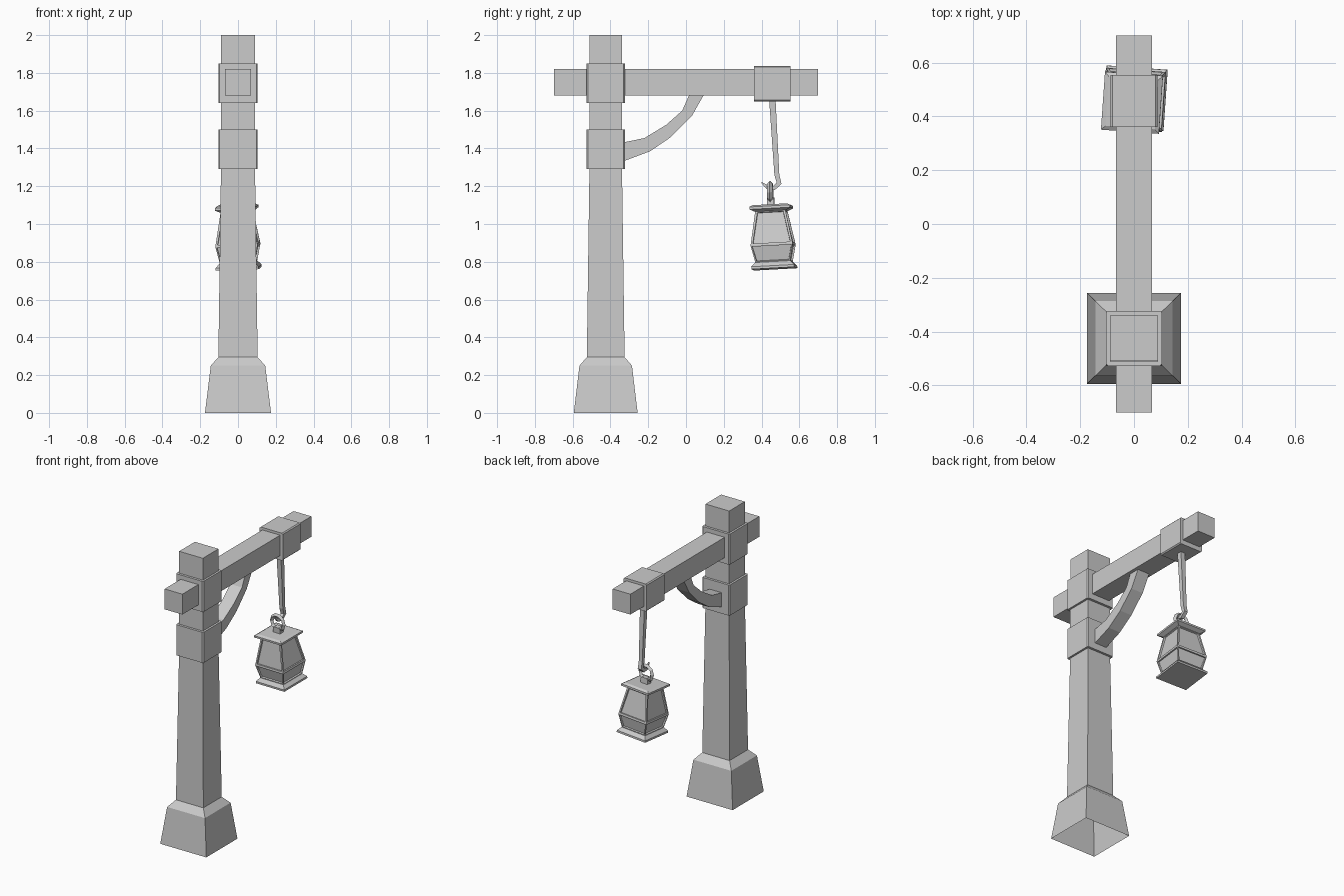
import bpy, bmesh, math
from mathutils import Matrix, Vector

if "Cube" in bpy.data.objects:
    bpy.data.objects.remove(bpy.data.objects["Cube"])

POST_Y = -0.425


def finish(bm, name, matrix=None):
    if matrix is not None:
        bm.transform(matrix)
    bmesh.ops.recalc_face_normals(bm, faces=bm.faces)
    mesh = bpy.data.meshes.new(name)
    bm.to_mesh(mesh)
    bm.free()
    obj = bpy.data.objects.new(name, mesh)
    bpy.context.collection.objects.link(obj)
    return obj


def bridge(bm, sections, cap_start=True, cap_end=True):
    """Join equal-sized loops of points; returns the side faces per level."""
    rings = [[bm.verts.new(p) for p in s] for s in sections]
    n = len(rings[0])
    levels = []
    for a, b in zip(rings, rings[1:]):
        levels.append([bm.faces.new((a[i], a[(i + 1) % n], b[(i + 1) % n], b[i]))
                       for i in range(n)])
    if cap_start:
        bm.faces.new(rings[0][::-1])
    if cap_end:
        bm.faces.new(rings[-1])
    return levels


def square(z, hx, hy, cy=0.0):
    return [(-hx, cy - hy, z), (hx, cy - hy, z), (hx, cy + hy, z), (-hx, cy + hy, z)]


def box(name, center, size, chamfer_axis=None, chamfer=0.007):
    """Box, optionally chamfered on the edges running along one axis."""
    bm = bmesh.new()
    bmesh.ops.create_cube(bm, size=1)
    bm.transform(Matrix.Translation(center) @ Matrix.Diagonal((*size, 1)))
    if chamfer_axis is not None:
        edges = [e for e in bm.edges
                 if abs((e.verts[0].co - e.verts[1].co)[chamfer_axis]) > 1e-4]
        bmesh.ops.bevel(bm, geom=edges, offset=chamfer, segments=1, affect='EDGES')
    return finish(bm, name)


def strip_sections(lower, upper, half):
    """Rectangular sections in x around paired (y, z) edge points."""
    return [[(-half, *a), (half, *a), (half, *b), (-half, *b)]
            for a, b in zip(lower, upper)]


# Post with flared foot, open underneath
bm = bmesh.new()
bridge(bm, [square(z, hx, hy, POST_Y) for z, hx, hy in (
    (0, .175, .169), (.25, .144, .139), (.295, .104, .1),
    (1.3, .09, .086), (2, .09, .085))], cap_start=False)
finish(bm, "post")

# Crossbeam
box("crossbeam", (0, 0, 1.75), (.135, 1.4, .14))

# Metal collars on post and beam
for name, z in (("upper_collar", 1.745), ("lower_collar", 1.395)):
    box(name, (0, POST_Y, z), (.208, .204, .21), 2)
box("beam_collar", (0, .457, 1.743), (.175, .192, .188), 1)

# Curved brace under the beam
lower = [(-.35, 1.325), (-.19, 1.385), (-.08, 1.46), (.03, 1.57), (.098, 1.69)]
upper = [(-.35, 1.428), (-.22, 1.455), (-.105, 1.525), (-.02, 1.6), (.02, 1.69)]
bm = bmesh.new()
bridge(bm, strip_sections(lower, upper, .045))
finish(bm, "brace")

# Tapered hanging rod ending in a hook
path = [(.457, 1.66, .017), (.481, 1.26, .013), (.493, 1.215, .013),
        (.465, 1.19, .012), (.43, 1.195, .01), (.4, 1.22, .003)]
side_a, side_b = [], []
for i, (y, z, r) in enumerate(path):
    p, q = path[max(i - 1, 0)], path[min(i + 1, len(path) - 1)]
    d = Vector((q[0] - p[0], q[1] - p[1])).normalized()
    side_a.append((y - d.y * r, z + d.x * r))
    side_b.append((y + d.y * r, z - d.x * r))
sections = strip_sections(side_a, side_b, 1)
sections = [[(x * r, y, z) for x, y, z in s] for s, (_, _, r) in zip(sections, path)]
bm = bmesh.new()
bridge(bm, sections)
finish(bm, "hook")

# Lantern parts share one slightly swung placement
swing = (Matrix.Translation((-.002, .459, .93))
         @ Matrix.Rotation(math.radians(3), 4, 'X')
         @ Matrix.Rotation(math.radians(-2), 4, 'Y')
         @ Matrix.Rotation(math.radians(-4), 4, 'Z'))

# Lantern body with recessed panes
bm = bmesh.new()
levels = bridge(bm, [square(z, h, h) for z, h in (
    (-.135, .092), (-.042, .112), (.145, .079))])
for faces, width in ((levels[0], .01), (levels[1], .016)):
    bmesh.ops.recalc_face_normals(bm, faces=bm.faces)
    for f in faces:
        bmesh.ops.inset_individual(bm, faces=[f], thickness=width, depth=0)
        bmesh.ops.inset_individual(bm, faces=[f], thickness=.002, depth=-.01)
finish(bm, "lantern_body", swing)

# Lantern cap and base plates
for name, profile in (
        ("lantern_cap", ((.137, .082), (.15, .108), (.163, .108), (.172, .092))),
        ("lantern_base", ((-.167, .114), (-.154, .114), (-.132, .094)))):
    bm = bmesh.new()
    bridge(bm, [square(z, h, h) for z, h in profile])
    finish(bm, name, swing)

# Lantern eyelet block
bm = bmesh.new()
bridge(bm, [square(z, h, .018) for z, h in ((.168, .028), (.2, .028), (.21, .02))])
finish(bm, "lantern_eyelet", swing)

# Hanging ring
bpy.ops.mesh.primitive_torus_add(
    major_segments=10, minor_segments=4, major_radius=.048, minor_radius=.014,
    location=(-.01, .446, 1.168), rotation=(math.radians(91), 0, math.radians(-4)))
bpy.context.object.name = "hanging_ring"
